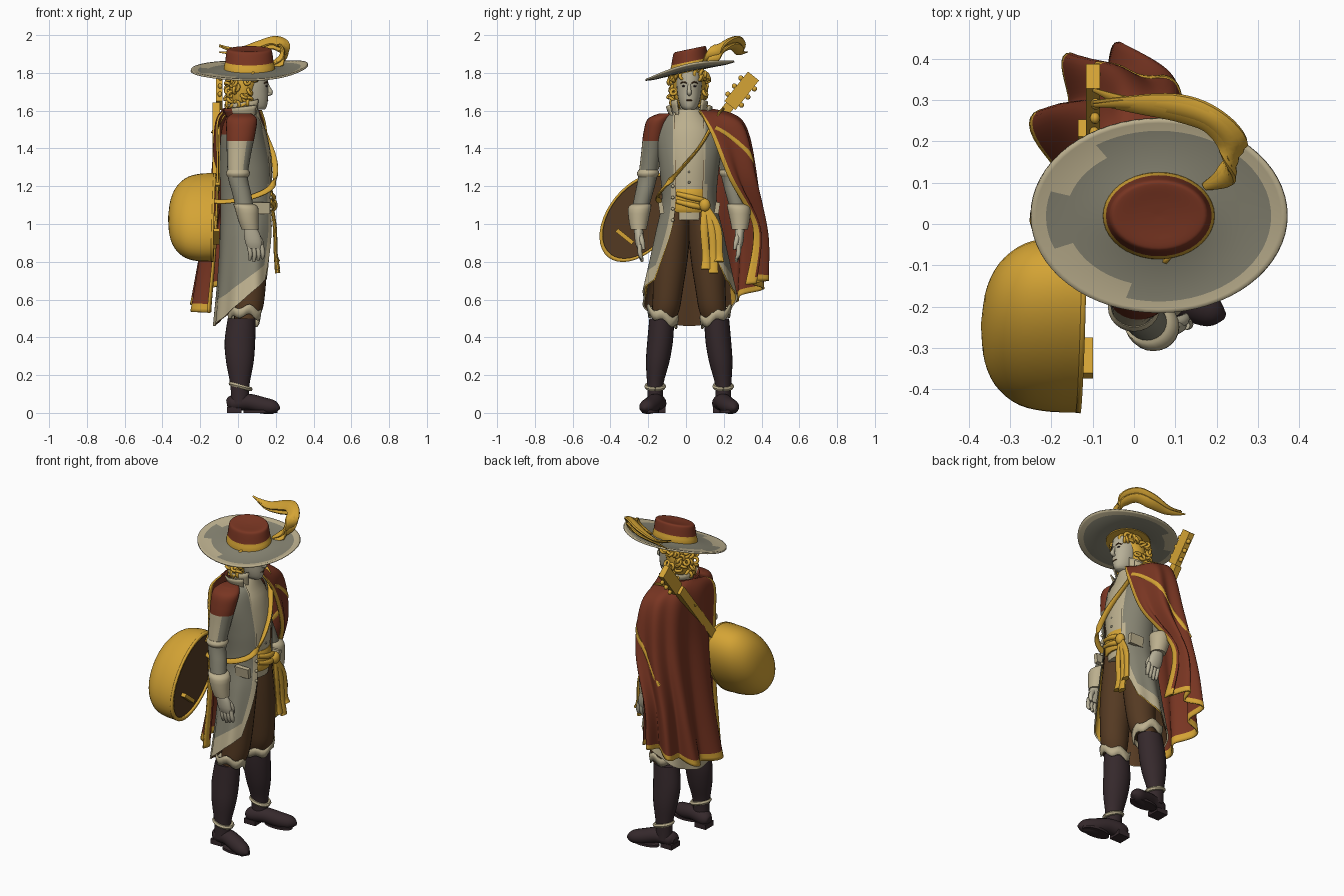
import bpy, bmesh, math, random
from math import sin, cos, pi, tau
from mathutils import Vector, Matrix

if "Cube" in bpy.data.objects:
    bpy.data.objects.remove(bpy.data.objects["Cube"])
random.seed(4)
MID = 0.017      # body centre line in y

COLOURS = dict(gold=(.66, .37, .035), red=(.19, .036, .016), cream=(.50, .43, .27), grey=(.235, .225, .165),
               brown=(.09, .042, .016), dark=(.036, .022, .025), skin=(.47, .43, .31))
MATS = {}
for key, rgb in COLOURS.items():
    m = bpy.data.materials.new(key)
    m.use_nodes = True
    m.diffuse_color = (*rgb, 1)
    m.node_tree.nodes["Principled BSDF"].inputs["Base Color"].default_value = (*rgb, 1)
    MATS[key] = m


def finish(name, bm, rule, thick=0, angle=50):
    """Turn a bmesh into an object; rule is a colour or a function of a face."""
    bmesh.ops.recalc_face_normals(bm, faces=bm.faces)
    bm.faces.ensure_lookup_table()
    names = [rule if isinstance(rule, str) else rule(f) for f in bm.faces]
    used = sorted(set(names))
    for f, n in zip(bm.faces, names):
        f.material_index = used.index(n)
    me = bpy.data.meshes.new(name)
    bm.to_mesh(me)
    bm.free()
    for n in used:
        me.materials.append(MATS[n])
    ob = bpy.data.objects.new(name, me)
    bpy.context.collection.objects.link(ob)
    if thick:
        mod = ob.modifiers.new("thickness", "SOLIDIFY")
        mod.thickness, mod.offset = thick, 0
    bpy.ops.object.select_all(action="DESELECT")
    ob.select_set(True)
    bpy.context.view_layer.objects.active = ob
    bpy.ops.object.shade_smooth_by_angle(angle=math.radians(angle))


def spline(keys, t):
    """Smooth interpolation through key tuples."""
    s = min(max(t, 0), 1) * (len(keys) - 1)
    i = min(int(s), len(keys) - 2)
    f = s - i
    a, b, c, d = (keys[min(max(i + k, 0), len(keys) - 1)] for k in (-1, 0, 1, 2))
    return [q + f * (r - p) / 2 + f * f * (p - 2.5 * q + 2 * r - e / 2) + f ** 3 * (1.5 * (q - r) + (e - p) / 2)
            for p, q, r, e in zip(a, b, c, d)]


def surface(name, nu, nv, fn, rule, wrap=True, caps=True, thick=0):
    """Grid surface from fn(u, v); rule is a colour or a function of u, v, centre."""
    bm = bmesh.new()
    cols = nu if wrap else nu + 1
    rows = [[bm.verts.new(fn(i / nu, j / nv)) for i in range(cols)] for j in range(nv + 1)]
    where = {}
    for j in range(nv):
        for i in range(nu):
            k = (i + 1) % cols
            f = bm.faces.new((rows[j][i], rows[j][k], rows[j + 1][k], rows[j + 1][i]))
            where[f] = ((i + .5) / nu, (j + .5) / nv)
    if wrap and caps:
        where[bm.faces.new(rows[0])] = (.5, 0)
        where[bm.faces.new(rows[-1])] = (.5, 1)
    pick = rule if isinstance(rule, str) else (lambda f: rule(*where[f], f.calc_center_median()))
    finish(name, bm, pick, thick)


def loft(name, keys, rule, nu=24, nv=16):
    """Horizontal ellipses x, y, z, rx, ry."""
    def fn(u, v):
        x, y, z, rx, ry = spline(keys, v)
        return x + rx * cos(tau * u), y + ry * sin(tau * u), z
    surface(name, nu, nv, fn, rule)


def tube(name, keys, rule, flat=1, nu=10, nv=20, ref=(0, 1, 0)):
    """Sweep along x, y, z, radius; flat squashes it across ref."""
    def fn(u, v):
        x, y, z, r = spline(keys, v)
        way = Vector(spline(keys, v + .01)[:3]) - Vector(spline(keys, v - .01)[:3])
        a = way.cross(Vector(ref)).normalized()
        b = a.cross(way).normalized()
        return Vector((x, y, z)) + r * (cos(tau * u) * a * flat + sin(tau * u) * b)
    surface(name, nu, nv, fn, rule)


def box(name, at, size, colour, rot=0):
    bm = bmesh.new()
    bmesh.ops.create_cube(bm, size=1, matrix=Matrix.Translation(at) @ Matrix.Rotation(rot, 4, "X")
                          @ Matrix.Diagonal((*size, 1)))
    finish(name, bm, colour, angle=30)


def ball(name, at, size, colour):
    bm = bmesh.new()
    bmesh.ops.create_uvsphere(bm, u_segments=14, v_segments=8, radius=1,
                              matrix=Matrix.Translation(at) @ Matrix.Diagonal((*size, 1)))
    finish(name, bm, colour)


# Legs, boots, arms and hands, once per side
def limb(keys, s):
    return [(k[0], MID + s * k[1], *k[2:]) for k in keys]


def sleeve_colour(u, v, c):
    if c.z > 1.44:
        return "red"
    return "cream" if c.z > 1.28 and -.8 < cos(tau * u) < .6 else "grey"


for side, s in (("left", 1), ("right", -1)):
    tube(side + "_shoe", limb([(-.058, .165, .045, .025), (-.03, .165, .05, .045), (.05, .18, .058, .046),
         (.13, .205, .04, .046), (.19, .23, .03, .037), (.22, .24, .024, .008)], s), "dark", nu=16, flat=.95)
    box(side + "_heel", (-.02, MID + s * .165, .015), (.075, .08, .03), "dark")
    loft(side + "_sole", limb([(.12, .205, 0, .09, .044), (.12, .205, .014, .09, .044)], s), "dark", nv=1)
    loft(side + "_boot", limb([(.01, .18, .05, .046, .041), (.01, .18, .15, .051, .043), (.01, .167, .27, .073, .062),
         (.01, .154, .38, .081, .068), (.02, .145, .5, .074, .066)], s), "dark")
    tube(side + "_ankle_strap", [(.014 + .052 * cos(tau * i / 12), MID + s * .18 + .046 * sin(tau * i / 12),
         .14 - .015 * cos(tau * i / 12), .012) for i in range(13)], "cream", nu=6, nv=24, ref=(0, 0, 1))
    loft(side + "_trouser", limb([(.045, .132, .5, .065, .065), (.055, .122, .56, .078, .074), (.06, .112, .66, .086, .08),
         (.055, .1, .8, .1, .09), (.05, .08, .95, .11, .085), (.05, .06, 1.1, .11, .075)], s), "brown")

    # Ragged boot top
    def boot_top(u, v, s=s):
        a = tau * u
        z = .485 + .03 * s * sin(a) + .012 * cos(a * 5) + v * .05
        r = .079 + .008 * v
        return .035 + r * cos(a), MID + s * .14 + r * .93 * sin(a), z
    surface(side + "_boot_top", 30, 2, boot_top, "cream", caps=False, thick=.008)

    loft(side + "_sleeve", limb([(.02, .12, 1.585, .05, .04), (.02, .16, 1.555, .08, .06), (.015, .183, 1.48, .077, .06),
         (.005, .2, 1.37, .064, .055), (0, .22, 1.25, .053, .05), (.02, .24, 1.16, .05, .047),
         (.04, .265, 1.06, .046, .043)], s), sleeve_colour, nv=40)
    loft(side + "_elbow_band", limb([(0, .22, 1.25, .055, .05), (0, .218, 1.268, .064, .06),
         (0, .215, 1.286, .056, .052)], s), "cream", nv=5)
    loft(side + "_cuff", limb([(.03, .253, 1.105, .056, .052), (.045, .263, 1.085, .063, .061),
         (.055, .268, 1.02, .054, .052), (.065, .268, .97, .045, .042)], s), "cream", nv=8)
    loft(side + "_palm", limb([(.062, .268, .99, .028, .024), (.073, .267, .95, .042, .024), (.083, .264, .9, .044, .022),
         (.088, .26, .87, .037, .016)], s), "skin", nv=8)
    for i in range(4):
        x = .058 + i * .022
        tube(f"{side}_finger_{i}", limb([(x, .262, .89, .012), (x + .008, .26, .84, .012),
             (x + .004, .248, .8 + .008 * abs(i - 1), .007)], s), "skin", nu=8, nv=6, ref=(1, 0, 0))
    tube(side + "_thumb", limb([(.09, .26, .95, .014), (.12, .25, .91, .014), (.125, .24, .865, .008)], s),
         "skin", nu=8, nv=6)
    box(side + "_pocket_flap", (.125, MID + s * .148, 1.085), (.09, .024, .06), "cream", s * -.15)

# Waistcoat, sash and its tails
loft("waistcoat", [(.05, MID, 1.02, .12, .12), (.05, MID, 1.14, .125, .13), (.05, MID, 1.32, .13, .14),
     (.04, MID, 1.47, .115, .15), (.035, MID, 1.55, .09, .11), (.05, MID, 1.61, .058, .06)], "cream")
loft("sash", [(.05, MID, 1.06, .13, .125), (.05, MID, 1.085, .138, .132), (.05, MID, 1.155, .138, .132),
     (.05, MID, 1.185, .13, .127)], "gold")
for z in (1.1, 1.14):
    tube("sash_fold", [(.17, -.05, z + .02, .012), (.186, .03, z, .016), (.17, .1, z - .015, .012)], "gold")
ball("sash_knot", (.185, .1, 1.1), (.025, .03, .035), "gold")
for y, low in ((.105, .76), (.145, .74), (.175, .8)):
    tube("sash_tail", [(.18, .1, 1.1, .016), (.195, y - .01, .98, .021), (.2, y, .84, .021), (.21, y, low, .028)],
         "gold", flat=.5)
for i in range(6):
    ball("waistcoat_button", (.178 - .002 * i * i, MID, 1.22 + .055 * i), (.007, .007, .007), "grey")

# Long open coat with a hem that drops at the back
COAT = [(1.6, .035, .065, .08, .9), (1.55, .03, .1, .15, .55), (1.46, .03, .122, .175, .45), (1.3, .045, .14, .158, .5),
        (1.12, .05, .142, .146, .53), (.95, .05, .147, .18, .52), (.78, .045, .155, .215, .65), (.61, .04, .17, .25, .88)]


def coat(scale):
    def fn(u, v):
        z, x, rx, ry, gap = spline(COAT, v)
        a = gap + u * (tau - 2 * gap)
        drop = max(0, (1.1 - z) / .49)
        flare = scale * (1 + .03 * drop * sin(a * 9))
        return x + rx * flare * cos(a), MID + ry * flare * sin(a), z + .15 * drop * cos(a)
    return fn


def coat_colour(u, v, c):
    edge = min(u, 1 - u)
    if v > .91 or (edge < .03 and v > .5) or edge < .012:
        return "cream"
    return "red" if c.z > 1.47 and edge > .14 else "grey"


def lining_colour(u, v, c):
    return "gold" if v > .68 and min(u, 1 - u) < .22 else "brown"


surface("coat", 84, 56, coat(1), coat_colour, wrap=False)
surface("coat_lining", 60, 40, coat(.965), lining_colour, wrap=False)
for i in range(4):
    ball("coat_button", (.175, -.07, 1.02 + .06 * i), (.008, .009, .009), "cream")


# Standing collars, open at the front
def collar(radius, top, gap):
    def fn(u, v):
        a = gap + u * (tau - 2 * gap)
        r = radius * (1 + .35 * v)
        return .04 + r * cos(a), MID + r * sin(a) * 1.05, 1.54 + v * (top - 1.54) - .04 * v * abs(sin(a / 2))
    return fn


surface("shirt_collar", 28, 4, collar(.068, 1.675, .75), "cream", wrap=False, thick=.008)
surface("coat_collar", 28, 4, collar(.085, 1.65, 1.05), lambda u, v, c: "red" if .3 < u < .7 else "cream",
        wrap=False, thick=.008)

# Head and face
loft("neck", [(.05, MID, 1.54, .05, .05), (.055, MID, 1.65, .048, .048)], "skin", nv=3)
loft("head", [(.09, MID, 1.605, .05, .028), (.085, MID, 1.62, .067, .043), (.08, MID, 1.655, .078, .056),
     (.075, MID, 1.7, .084, .064), (.072, MID, 1.75, .088, .068), (.065, MID, 1.83, .082, .066)], "skin")
tube("nose", [(.153, MID, 1.745, .007), (.165, MID, 1.715, .01), (.172, MID, 1.695, .013), (.156, MID, 1.685, .008)],
     "skin", nv=10)
ball("lips", (.153, MID, 1.655), (.008, .018, .005), "brown")
for s in (-1, 1):
    ball("eye", (.15, MID + s * .027, 1.73), (.006, .012, .005), "dark")
    tube("eyebrow", [(.158, MID + s * .012, 1.745, .003), (.153, MID + s * .03, 1.752, .004),
                     (.138, MID + s * .045, 1.745, .003)], "brown", nv=6, ref=(0, 0, 1))

# Curly hair: a cap with small rings scattered over it
loft("hair", [(.02, MID, 1.61, .04, .05), (.025, MID, 1.65, .062, .075), (.03, MID, 1.72, .075, .086),
     (.05, MID, 1.79, .085, .084), (.06, MID, 1.83, .08, .075)], "gold")
for i in range(76):
    a = random.uniform(.3, tau - .3)
    z = random.uniform(1.61, 1.79) if cos(a) < .35 else random.uniform(1.77, 1.8)
    r = .086 + .018 * random.random() - (.018 if z < 1.65 else 0)
    bpy.ops.mesh.primitive_torus_add(major_segments=10, minor_segments=6, major_radius=.016, minor_radius=.009,
                                     location=(.036 + r * cos(a), MID + r * sin(a), z),
                                     rotation=[random.uniform(0, pi) for _ in range(3)])
    curl = bpy.context.object
    curl.name = "hair_curl"
    curl.data.materials.append(MATS["gold"])
    bpy.ops.object.shade_smooth()


# Wide hat tilted to one side
def tilt(x, y, z):
    return .06 + x, .02 + y, 1.82 + z + .21 * y


def brim(u, v):
    a = tau * u
    wave = v * v * (.018 + .016 * cos(a)) * cos(a) ** 2 - .03 * v * (1 - v) - .008 * v
    return tilt((.115 + .195 * v) * cos(a), (.085 + .15 * v) * sin(a), wave)


def brim_colour(u, v, c):
    wide = .34 < u < .46 or .57 < u < .7
    return "cream" if v > (.58 if wide else .82) else "grey"


surface("hat_brim", 64, 16, brim, brim_colour, caps=False, thick=.01)
CROWN = [(-.015, .136, .106), (.015, .134, .104), (.04, .128, .098), (.085, .122, .09), (.102, .116, .084),
         (.106, .1, .072), (.102, .05, .036), (.1, .004, .003)]


def crown(u, v):
    z, rx, ry = spline(CROWN, v)
    return tilt(rx * cos(tau * u), ry * sin(tau * u), z)


surface("hat_crown", 40, 28, crown, lambda u, v, c: "gold" if v < .3 else "red")
for lift, wide in ((0, .038), (-.03, .03), (.008, .024)):
    tube("hat_feather", [(.17, .09, 1.84, .01), (.225, .12, 1.88 + lift, wide * .8), (.24, .19, 1.945 + lift, wide),
         (.19, .25, 1.972 + lift, wide), (.11, .28, 1.95 + lift, wide), (0, .29, 1.92 + lift / 2, wide * .65),
         (-.1, .295 - lift, 1.94 + lift, .005)], "gold", flat=.4, nv=32, ref=(.2, .8, .5))

# Cape over the left shoulder and back, from front edge to right back edge
CAPE = [
    [(.12, .07, 1.6), (.06, .12, 1.6), (-.03, .12, 1.61), (-.07, .05, 1.61), (-.08, -.05, 1.59)],
    [(.145, .13, 1.48), (.09, .28, 1.52), (-.03, .28, 1.54), (-.1, .14, 1.53), (-.11, -.12, 1.52)],
    [(.13, .22, 1.25), (.08, .345, 1.25), (-.06, .34, 1.25), (-.12, .17, 1.25), (-.11, -.13, 1.25)],
    [(.02, .35, .98), (-.02, .4, .95), (-.13, .35, .9), (-.17, .17, .9), (-.13, -.12, .9)],
    [(.04, .31, .68), (-.03, .39, .7), (-.16, .35, .64), (-.22, .14, .55), (-.17, -.12, .53)]]


def cape(u, v):
    p = Vector(spline([spline(row, u) for row in CAPE], v))
    out = Vector((p.x - .03, p.y - .08, 0)).normalized()
    return p + out * (.042 * v ** 1.5 * sin(u * 31) + .004)


surface("cape", 84, 44, cape, lambda u, v, c: "gold" if v > .95 or u < .04 or u > .98 else "red",
        wrap=False, thick=.01)
tube("cape_fold_trim", [(*cape(.06 + .4 * i / 9, .22 + .4 * i / 9), .014) for i in range(10)], "gold", nv=36, flat=.6,
     ref=(0, 0, 1))

# Lute slung on the back: bowl, rim, neck, head and pegs
CENTRE = Vector((-.135, -.243, 1.035))
ALONG = Vector((.03, .626, .78)).normalized()
ACROSS = Vector((0, .78, -.626))
BOWL = [(0, 1), (-.07, .99), (-.14, .91), (-.195, .7), (-.225, .4), (-.235, .02)]


def lute(x, r, u):
    return CENTRE + Vector((x, 0, 0)) + r * (.268 * cos(tau * u) * ALONG + .168 * sin(tau * u) * ACROSS)


surface("lute_bowl", 40, 18, lambda u, v: lute(*spline(BOWL, v), u), lambda u, v, c: "gold" if v else "brown")
surface("lute_rim", 40, 1, lambda u, v: lute(.006, 1.01 - .08 * v, u), "gold", caps=False, thick=.012)
turn = -math.atan2(.626, .78)
box("lute_bridge", CENTRE - ALONG * .13 + Vector((.025, 0, 0)), (.03, .11, .022), "gold", turn)
box("lute_neck", CENTRE + ALONG * .48 + Vector((.005, 0, 0)), (.04, .052, .56), "gold", turn)
box("lute_head", CENTRE + ALONG * .86 + Vector((.01, 0, 0)), (.035, .075, .2), "gold", turn)
for i in range(3):
    for s in (-1, 1):
        ball("lute_peg", CENTRE + ALONG * (.8 + .055 * i) + ACROSS * s * .046 + Vector((.015, 0, 0)),
             (.012, .014, .014), "gold")

# Strap across the chest and round to the lute
tube("lute_strap", [(-.13, .1, 1.48, .014), (-.06, .19, 1.595, .014), (.08, .17, 1.58, .016), (.165, .08, 1.42, .016),
     (.197, -.02, 1.3, .016), (.18, -.11, 1.2, .016), (.08, -.15, 1.145, .016), (-.05, -.14, 1.12, .014),
     (-.13, -.12, 1.12, .014)], "gold", flat=.5, nv=50, ref=(.2, .6, .8))
